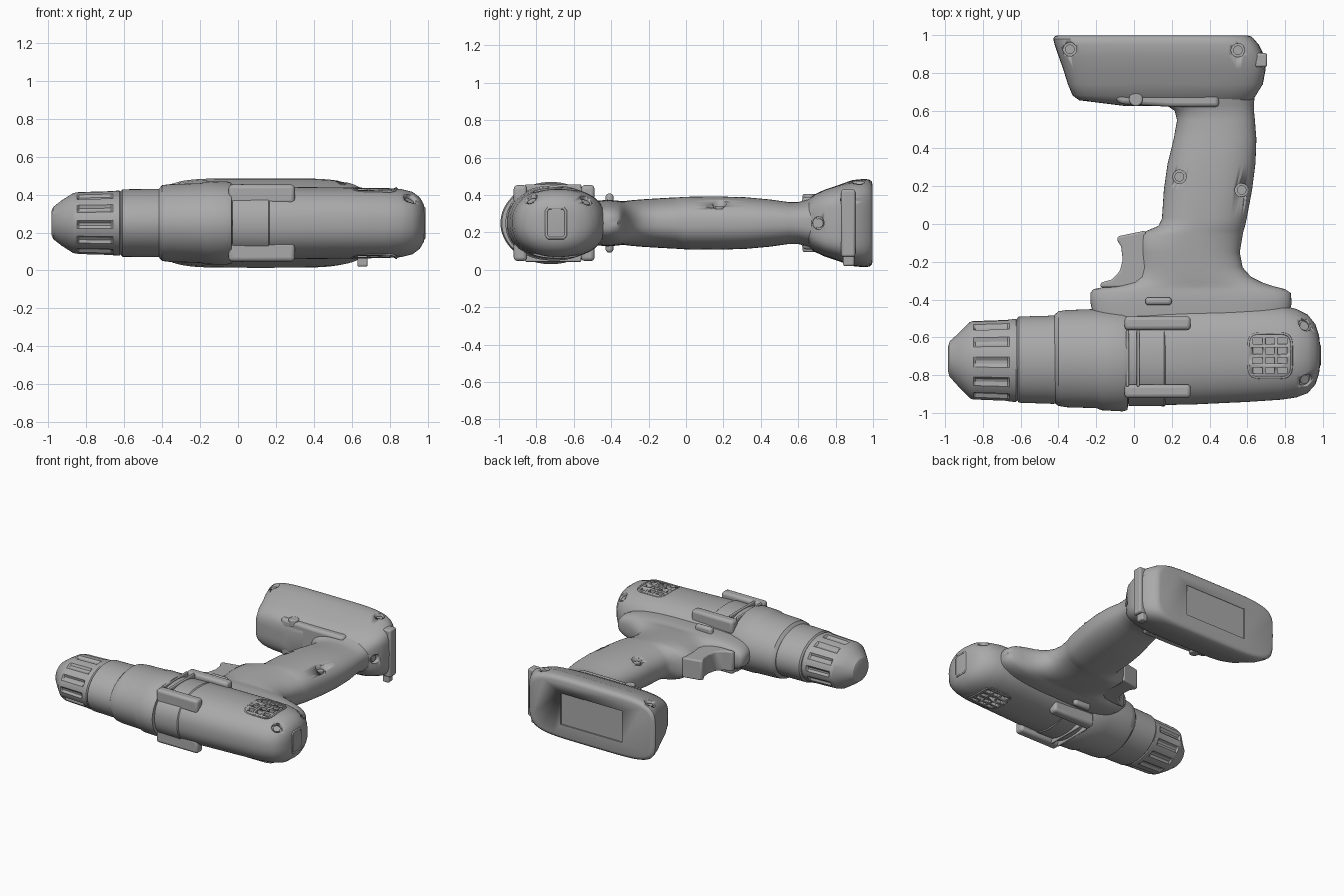
import bpy, bmesh, math
from mathutils import Vector

cube = bpy.data.objects.get("Cube")
if cube:
    bpy.data.objects.remove(cube)

grey = bpy.data.materials.new("tool grey")
grey.use_nodes = True
grey.diffuse_color = (0.4, 0.4, 0.4, 1)
grey.node_tree.nodes["Principled BSDF"].inputs["Base Color"].default_value = (0.4, 0.4, 0.4, 1)
ZC = 0.25   # height of the middle plane
YC = -0.72  # centre line of the motor body


def finish(name, bm, angle=35, bevel=0):
    bmesh.ops.recalc_face_normals(bm, faces=bm.faces)
    me = bpy.data.meshes.new(name)
    bm.to_mesh(me)
    bm.free()
    ob = bpy.data.objects.new(name, me)
    bpy.context.collection.objects.link(ob)
    me.materials.append(grey)
    if bevel:
        mod = ob.modifiers.new("rounding", 'BEVEL')
        mod.width, mod.segments = bevel, 3
    bpy.ops.object.select_all(action='DESELECT')
    ob.select_set(True)
    bpy.context.view_layer.objects.active = ob
    bpy.ops.object.shade_smooth_by_angle(angle=math.radians(angle))
    return ob


def loft(name, axis, rings, seg=72, angle=35, grooves=None):
    """Skin superellipse rings (position, low, high, half height, power) along x or y."""
    bm = bmesh.new()
    loops = []
    for t, lo, hi, hz, n in rings:
        loop = []
        for k in range(seg):
            a = 2 * math.pi * k / seg
            c, s = math.cos(a), math.sin(a)
            r = 0.93 if grooves and grooves[0] < t < grooves[1] and k % 6 < 2 else 1
            u = (lo + hi) / 2 + r * (hi - lo) / 2 * math.copysign(abs(c) ** (2 / n), c)
            z = ZC + r * hz * math.copysign(abs(s) ** (2 / n), s)
            loop.append(bm.verts.new((t, u, z) if axis == 'x' else (u, t, z)))
        loops.append(loop)
    for a, b in zip(loops, loops[1:]):
        for k in range(seg):
            bm.faces.new((a[k], a[(k + 1) % seg], b[(k + 1) % seg], b[k]))
    bm.faces.new(loops[0])
    bm.faces.new(loops[-1])
    return finish(name, bm, angle)


def extrude(name, outline, z0, z1, bevel):
    bm = bmesh.new()
    face = bm.faces.new([bm.verts.new((x, y, z0)) for x, y in outline])
    top = bmesh.ops.extrude_face_region(bm, geom=[face])
    bmesh.ops.translate(bm, vec=(0, 0, z1 - z0), verts=[v for v in top["geom"] if isinstance(v, bmesh.types.BMVert)])
    return finish(name, bm, 35, bevel)


def box(name, x0, x1, y0, y1, z0, z1, bevel=0.015):
    return extrude(name, [(x0, y0), (x1, y0), (x1, y1), (x0, y1)], z0, z1, bevel)


def tube(name, points, radius):
    cu = bpy.data.curves.new(name, 'CURVE')
    cu.dimensions = '3D'
    cu.bevel_depth, cu.bevel_resolution = radius, 2
    sp = cu.splines.new('POLY')
    sp.points.add(len(points) - 1)
    for p, co in zip(sp.points, points):
        p.co = (*co, 1)
    sp.use_cyclic_u = True
    cu.materials.append(grey)
    ob = bpy.data.objects.new(name, cu)
    bpy.context.collection.objects.link(ob)


def carve(target, cutters):
    for c in cutters:
        mod = target.modifiers.new("cut", 'BOOLEAN')
        mod.operation, mod.object, mod.solver = 'DIFFERENCE', c, 'EXACT'
    bpy.context.view_layer.objects.active = target
    for mod in [m.name for m in target.modifiers if m.type == 'BOOLEAN']:
        bpy.ops.object.modifier_apply(modifier=mod)
    for c in cutters:
        bpy.data.objects.remove(c)


def drill_hole(target, x, y, r=0.036, direction=(0, 0, 1), start=None, depth=0.03):
    """Sink a screw hole where a ray meets the part, with a screw head at its bottom."""
    d = Vector(direction).normalized()
    origin = Vector(start) if start else Vector((x, y, 1))
    hit, loc, nor, _ = target.ray_cast(origin, -d)
    if not hit:
        return
    made = []
    for rad, length, off in ((r, 0.2, 0.1 - depth), (r * 0.7, 0.03, -depth)):
        bm = bmesh.new()
        bmesh.ops.create_cone(bm, cap_ends=True, segments=20, radius1=rad, radius2=rad, depth=length)
        bm.transform(d.to_track_quat('Z', 'Y').to_matrix().to_4x4())
        bmesh.ops.translate(bm, vec=loc + d * off, verts=bm.verts)
        made.append(finish("screw_head", bm))
    carve(target, made[:1])


# Chuck: tapered nose and grooved grip sleeve
loft("chuck", 'x', [
    (-0.985, -0.78, -0.65, 0.06, 2), (-0.975, -0.81, -0.62, 0.085, 2), (-0.93, -0.86, -0.58, 0.12, 2),
    (-0.87, -0.922, -0.52, 0.158, 2), (-0.85, -0.93, -0.513, 0.162, 2), (-0.84, -0.93, -0.513, 0.164, 2),
    (-0.67, -0.937, -0.507, 0.169, 2), (-0.66, -0.94, -0.505, 0.17, 2), (-0.625, -0.942, -0.503, 0.171, 2),
    (-0.615, -0.93, -0.51, 0.165, 2)], grooves=(-0.845, -0.665), angle=25)

# Torque ring and gearbox collar
loft("torque_ring", 'x', [
    (-0.62, -0.93, -0.50, 0.165, 2), (-0.61, -0.946, -0.49, 0.178, 2), (-0.43, -0.952, -0.485, 0.18, 2),
    (-0.40, -0.95, -0.485, 0.18, 2)])
loft("gearbox_collar", 'x', [
    (-0.42, -0.948, -0.48, 0.178, 2), (-0.40, -0.963, -0.462, 0.2, 2), (-0.36, -0.97, -0.456, 0.205, 2),
    (-0.20, -0.975, -0.45, 0.21, 2), (-0.17, -0.986, -0.45, 0.218, 2), (-0.06, -0.992, -0.452, 0.22, 2),
    (-0.035, -0.985, -0.46, 0.212, 2), (-0.03, -0.95, -0.48, 0.18, 2)])
loft("collar_strap", 'x', [
    (-0.03, -0.963, -0.46, 0.196, 2.2), (0.16, -0.965, -0.45, 0.2, 2.2), (0.17, -0.955, -0.45, 0.19, 2.2)])

# Motor housing with a domed rear
motor = loft("motor_housing", 'x', [
    (-0.1, -0.95, -0.46, 0.185, 2.2), (0.17, -0.958, -0.44, 0.193, 2.3), (0.32, -0.955, -0.43, 0.19, 2.3),
    (0.6, -0.942, -0.425, 0.187, 2.3), (0.78, -0.93, -0.43, 0.185, 2.3), (0.86, -0.918, -0.45, 0.18, 2.2),
    (0.92, -0.895, -0.48, 0.165, 2.2), (0.96, -0.85, -0.53, 0.135, 2.2), (0.98, -0.79, -0.59, 0.10, 2.4),
    (0.985, -0.75, -0.64, 0.07, 2.6)])

# Four guide rails and two shallow side panels
for side in (-1, 1):
    lo, hi = sorted((ZC + side * 0.10, ZC + side * 0.203))
    for y in (-0.525, -0.885):
        box("guide_rail", -0.05, 0.30, y - 0.036, y + 0.036, lo, hi, 0.02)
    for x in (-0.035, 0.022):
        lo2, hi2 = sorted((ZC + side * 0.15, ZC + side * 0.207))
        box("strap_rib", x - 0.008, x + 0.008, -0.86, -0.56, lo2, hi2, 0.006)


# Cooling vents on both sides: rows of pockets in a rounded frame
def shell_z(y):
    return 0.185 * (1 - min(1, abs((y + 0.683) / 0.255)) ** 2.3) ** (1 / 2.3)


cutters = []
for side in (-1, 1):
    for row in range(4):
        y = -0.775 + row * 0.052
        for x in (0.655, 0.72, 0.785):
            lo, hi = sorted((ZC + side * (shell_z(y) - 0.022), ZC + side * 0.3))
            cutters.append(box("vent_cutter", x - 0.025, x + 0.025, y - 0.016, y + 0.016, lo, hi, 0))
    frame = []
    for k in range(48):
        a = 2 * math.pi * k / 48
        c, s = math.cos(a), math.sin(a)
        y = -0.697 + 0.118 * math.copysign(abs(s) ** 0.4, s)
        frame.append((0.72 + 0.115 * math.copysign(abs(c) ** 0.4, c), y, ZC + side * (shell_z(y) - 0.001)))
    tube("vent_frame", frame, 0.006)
carve(motor, cutters)
drill_hole(motor, 0.90, -0.545, 0.036, (0.5, 0.4, 1), (1.2, -0.30, 0.96))
drill_hole(motor, 0.90, -0.825, 0.036, (0.5, -0.4, 1), (1.2, -1.06, 0.96))

# Rear badge recess frame
tube("rear_frame", [(0.981, y, z) for y, z in (
    (-0.735, 0.17), (-0.655, 0.17), (-0.643, 0.185), (-0.643, 0.315), (-0.655, 0.33),
    (-0.735, 0.33), (-0.747, 0.315), (-0.747, 0.185))], 0.008)

# Handle flaring into the motor housing
handle = loft("handle", 'y', [
    (-0.55, -0.20, 0.80, 0.11, 3), (-0.42, -0.23, 0.835, 0.125, 3), (-0.365, -0.23, 0.83, 0.12, 2.8),
    (-0.345, -0.215, 0.80, 0.117, 2.6), (-0.33, -0.14, 0.74, 0.117, 2.5), (-0.31, -0.05, 0.68, 0.12, 2.4),
    (-0.28, 0.0, 0.62, 0.123, 2.4), (-0.23, 0.02, 0.575, 0.127, 2.4), (-0.15, 0.015, 0.56, 0.132, 2.4),
    (-0.06, 0.02, 0.575, 0.137, 2.4), (-0.035, 0.07, 0.58, 0.138, 2.4), (-0.01, 0.13, 0.588, 0.14, 2.4),
    (0.03, 0.148, 0.597, 0.141, 2.4), (0.18, 0.158, 0.625, 0.142, 2.4), (0.32, 0.178, 0.643, 0.138, 2.4),
    (0.45, 0.21, 0.648, 0.126, 2.4), (0.55, 0.228, 0.64, 0.112, 2.4), (0.60, 0.215, 0.635, 0.112, 2.5),
    (0.63, 0.17, 0.635, 0.12, 2.6), (0.70, 0.0, 0.64, 0.14, 3)], angle=50)
drill_hole(handle, 0.24, 0.25)
drill_hole(handle, 0.57, 0.18)

# Trigger, its guard lip and the direction button passing through
extrude("trigger", [(-0.085, -0.065), (0.06, -0.035), (0.10, -0.30), (-0.05, -0.335), (-0.18, -0.335),
                    (-0.175, -0.31), (-0.12, -0.295), (-0.075, -0.25), (-0.06, -0.19), (-0.068, -0.12),
                    (-0.09, -0.085)], ZC - 0.075, ZC + 0.075, 0.02)
box("direction_button", 0.06, 0.20, -0.43, -0.388, ZC - 0.158, ZC + 0.158, 0.018)

# Battery foot, widening towards its flat base
foot = loft("battery_foot", 'y', [
    (0.625, -0.05, 0.60, 0.10, 3), (0.655, -0.29, 0.625, 0.125, 4), (0.68, -0.325, 0.645, 0.15, 4.5),
    (0.74, -0.35, 0.682, 0.178, 5), (0.82, -0.375, 0.697, 0.205, 5), (0.89, -0.40, 0.69, 0.23, 5),
    (0.95, -0.42, 0.66, 0.236, 5), (0.98, -0.428, 0.635, 0.233, 5), (0.993, -0.42, 0.62, 0.222, 5),
    (0.998, -0.405, 0.60, 0.205, 5)], angle=40)
panel = box("panel_cutter", -0.16, 0.36, 0.988, 1.1, 0.13, 0.37, 0)
carve(foot, [panel])
drill_hole(foot, -0.34, 0.925)
drill_hole(foot, 0.55, 0.92)
drill_hole(foot, 0.655, 0.86, 0.034, (1, 0, 1), (1.18, 0.86, 0.87))
drill_hole(foot, 0.66, 0.70, 0.034, (1, -0.2, 0), (1.2, 0.6, 0.25))

# Foot shoulder, front screw boss, rear latch and hook
extrude("foot_shoulder", [(-0.10, 0.66), (-0.07, 0.635), (0.20, 0.62), (0.45, 0.62), (0.45, 0.74), (-0.08, 0.72)],
        ZC - 0.14, ZC + 0.14, 0.025)
for side in (-1, 1):
    bm = bmesh.new()
    bmesh.ops.create_cone(bm, cap_ends=True, segments=24, radius1=0.036, radius2=0.036, depth=0.05)
    bmesh.ops.translate(bm, vec=(0.01, 0.66, ZC + side * 0.13), verts=bm.verts)
    finish("screw_boss", bm, 35, 0.008)
box("rear_latch", 0.64, 0.705, 0.83, 0.905, 0.07, 0.43, 0.012)
extrude("latch_hook", [(0.63, 0.84), (0.685, 0.84), (0.68, 0.90), (0.63, 0.90)], 0.02, 0.10, 0.01)
